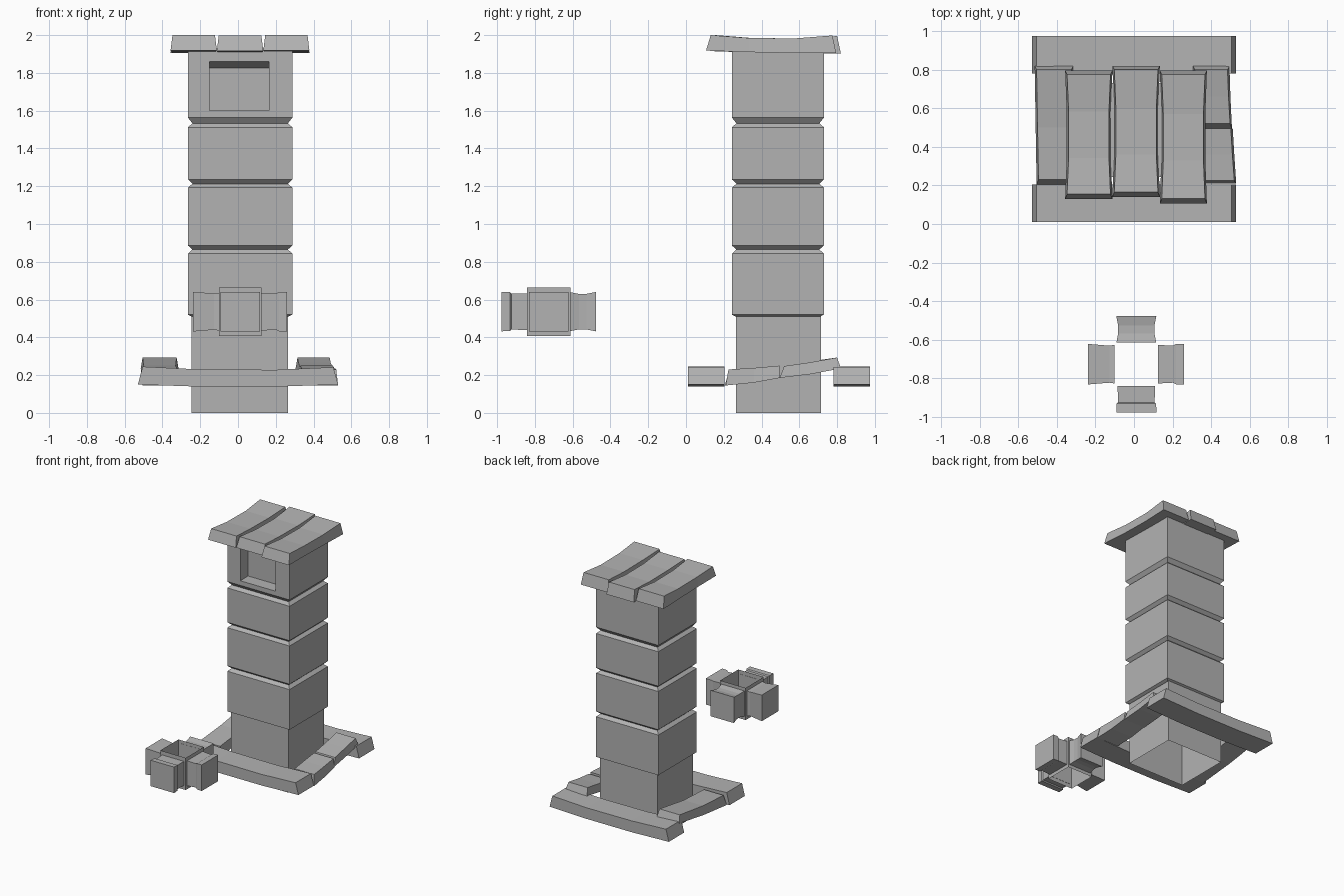
import bpy, bmesh

if "Cube" in bpy.data.objects:
    bpy.data.objects.remove(bpy.data.objects["Cube"])

stone = bpy.data.materials.new("grey_stone")
stone.diffuse_color = (0.45, 0.45, 0.45, 1)
stone.use_nodes = True
stone.node_tree.nodes["Principled BSDF"].inputs["Base Color"].default_value = stone.diffuse_color


def finish(name, bm):
    bmesh.ops.recalc_face_normals(bm, faces=bm.faces)
    mesh = bpy.data.meshes.new(name)
    bm.to_mesh(mesh)
    bm.free()
    mesh.materials.append(stone)
    ob = bpy.data.objects.new(name, mesh)
    bpy.context.collection.objects.link(ob)
    return ob


def loft(bm, rings, cap_start=True, cap_end=True):
    """Skin a list of four-point rings."""
    vs = [[bm.verts.new(p) for p in r] for r in rings]
    for a, b in zip(vs, vs[1:]):
        for i in range(4):
            j = (i + 1) % 4
            bm.faces.new((a[i], a[j], b[j], b[i]))
    if cap_start:
        bm.faces.new(vs[0])
    if cap_end:
        bm.faces.new(vs[-1])
    return vs


def rect(x0, x1, y0, y1, z):
    return [(x0, y0, z), (x1, y0, z), (x1, y1, z), (x0, y1, z)]


def plank_y(name, stations):
    """Plank along y: (y_bottom, y_top, x0, x1, z_bottom, z_top) per station."""
    bm = bmesh.new()
    loft(bm, [[(x0, yb, zb), (x1, yb, zb), (x1 - .01, yt, zt), (x0 + .01, yt, zt)]
              for yb, yt, x0, x1, zb, zt in stations])
    return finish(name, bm)


# Lower shaft, open underneath
bm = bmesh.new()
loft(bm, [rect(-.246, .264, .265, .714, z) for z in (0, .52)], False, False)
finish("lower_shaft", bm)

# Upper shaft with three V grooves and a window niche in the front
X0, X1, Y0, Y1 = -.265, .288, .243, .73
G = .024
rings = [rect(X0 + .02, X1 - .02, Y0 + .02, Y1 - .02, .51), rect(X0, X1, Y0, Y1, .52)]
for lo, mid, hi in ((.843, .865, .886), (1.193, 1.213, 1.236), (1.512, 1.533, 1.563)):
    rings += [rect(X0, X1, Y0, Y1, lo), rect(X0 + G, X1 - G, Y0 + G, Y1 - G, mid),
              rect(X0, X1, Y0, Y1, hi)]
rings.append(rect(X0, X1, Y0, Y1, 1.93))
bm = bmesh.new()
vs = loft(bm, rings)
lo, hi = vs[-2], vs[-1]
outer = [lo[0], lo[1], hi[1], hi[0]]
bm.faces.remove(next(f for f in bm.faces if set(f.verts) == set(outer)))
niche = [[bm.verts.new((x, y, z)) for x, z in ((-.15, 1.6), (.165, 1.6), (.165, t), (-.15, t))]
         for y, t in ((Y0, 1.86), (Y0 + .1, 1.825))]
for a, b in ((outer, niche[0]), niche):
    for i in range(4):
        j = (i + 1) % 4
        bm.faces.new((a[i], a[j], b[j], b[i]))
bm.faces.new(niche[1])
finish("upper_shaft", bm)

# Roof planks, sagging in the middle
for name, x0, x1, front, back, dz in (("left", -.357, -.112, .13, .795, 0),
                                      ("middle", -.112, .134, .14, .82, -.003),
                                      ("right", .134, .378, .106, .795, 0)):
    m = (front + back) / 2
    plank_y("roof_plank_" + name, [
        (front, front + .025, x0, x1, 1.918 + dz, 2 + dz),
        (m - .12, m - .12, x0 + .008, x1 - .008, 1.91 + dz, 1.985 + dz),
        (m + .12, m + .12, x0 + .008, x1 - .008, 1.905 + dz, 1.982 + dz),
        (back, back - .02, x0, x1, 1.905 + dz, 1.998 + dz)])

# Front and back base beams, bowed downwards
for name, y0, y1 in (("front", .01, .205), ("back", .78, .975)):
    bm = bmesh.new()
    loft(bm, [[(xb, y0, zb), (xb, y1, zb), (xt, y1, zt), (xt, y0, zt)] for xb, xt, zb, zt in
              ((-.53, -.505, .15, .245), (-.2, -.2, .139, .23), (.2, .2, .139, .228),
               (.53, .505, .15, .242))])
    finish("base_beam_" + name, bm)

# Sloping side planks; the right one is snapped in two
plank_y("base_plank_left", [(.205, .23, -.505, -.31, .145, .23),
                            (.5, .5, -.51, -.32, .18, .25),
                            (.82, .8, -.515, -.315, .235, .293)])
plank_y("base_plank_right_front", [(.21, .225, .335, .53, .145, .23),
                                   (.36, .36, .325, .52, .16, .238),
                                   (.495, .495, .32, .512, .185, .25)])
plank_y("base_plank_right_back", [(.495, .52, .315, .508, .185, .248),
                                  (.66, .66, .31, .5, .205, .268),
                                  (.82, .8, .305, .495, .235, .293)])

# Floating block: open square tube with four flared arms
CX, CY, CZ = .012, -.727, .536
bm = bmesh.new()
loft(bm, [rect(CX - .113, CX + .113, CY - .115, CY + .115, z) for z in (.407, .665)],
     False, False)
finish("block_core", bm)
for name, dx, dy, prof in (
        ("front", 0, -1, ((.113, .097), (.198, .095), (.205, .103), (.25, .104))),
        ("back", 0, 1, ((.113, .103), (.16, .094), (.2, .094), (.25, .104))),
        ("right", 1, 0, ((.113, .1), (.19, .096), (.205, .104), (.248, .105))),
        ("left", -1, 0, ((.113, .1), (.14, .096), (.25, .105)))):
    bm = bmesh.new()
    loft(bm, [[(CX + dx * d - dy * s * w, CY + dy * d + dx * s * w, CZ + t * w)
               for s, t in ((-1, -1), (1, -1), (1, 1), (-1, 1))] for d, w in prof])
    finish("block_arm_" + name, bm)
